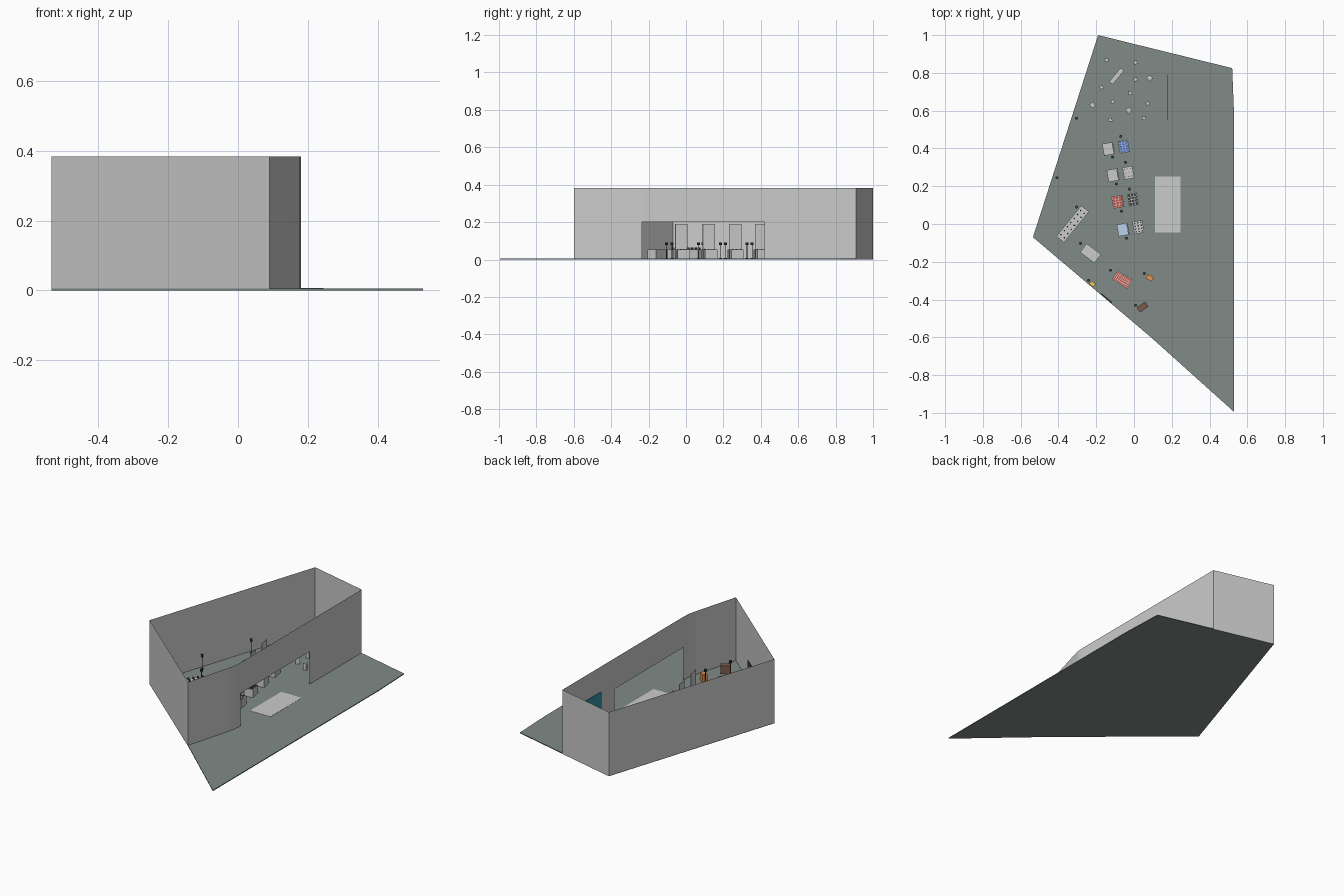
import bpy
from math import radians, cos, sin

if "Cube" in bpy.data.objects:
    bpy.data.objects.remove(bpy.data.objects["Cube"])

FLOOR = 0.005


def material(name, r, g, b):
    m = bpy.data.materials.new(name)
    m.diffuse_color = (r, g, b, 1)
    m.use_nodes = True
    m.node_tree.nodes["Principled BSDF"].inputs["Base Color"].default_value = m.diffuse_color
    return m


SLATE = material("slate", 0.22, 0.26, 0.25)
DARK = material("dark", 0.05, 0.05, 0.05)
TEAL = material("teal", 0.03, 0.3, 0.38)
RED = material("red", 0.6, 0.08, 0.05)
ORANGE = material("orange", 0.75, 0.3, 0.08)
YELLOW = material("yellow", 0.75, 0.6, 0.1)
BLUE = material("blue", 0.08, 0.18, 0.55)
SKY = material("sky", 0.5, 0.65, 0.85)
BROWN = material("brown", 0.2, 0.1, 0.07)


def mesh(name, verts, faces, mat=None):
    me = bpy.data.meshes.new(name)
    me.from_pydata(verts, [], faces)
    ob = bpy.data.objects.new(name, me)
    bpy.context.collection.objects.link(ob)
    if mat:
        me.materials.append(mat)
    return ob


def boxes(name, centres, size, angle=0, mat=None):
    """One object of equal boxes; centres give the middle of each underside."""
    verts, faces = [], []
    c, s = cos(radians(angle)), sin(radians(angle))
    for cx, cy, z in centres:
        n = len(verts)
        for dz in (0, size[2]):
            for sx, sy in ((-1, -1), (1, -1), (1, 1), (-1, 1)):
                dx, dy = sx * size[0] / 2, sy * size[1] / 2
                verts.append((cx + dx * c - dy * s, cy + dx * s + dy * c, z + dz))
        faces += [(n, n + 3, n + 2, n + 1), (n + 4, n + 5, n + 6, n + 7)]
        faces += [(n + i, n + (i + 1) % 4, n + 4 + (i + 1) % 4, n + 4 + i) for i in range(4)]
    return mesh(name, verts, faces, mat)


def wall(name, path, z0, z1):
    n = len(path)
    verts = [(x, y, z) for z in (z0, z1) for x, y in path]
    return mesh(name, verts, [(i, i + 1, n + i + 1, n + i) for i in range(n - 1)])


def grid_goods(name, x, y, w, d, nx, ny, angle, z, mat, fill=0.6, h=0.003):
    """Rows of small goods laid out on a table top."""
    c, s = cos(radians(angle)), sin(radians(angle))
    spots = []
    for i in range(nx):
        for j in range(ny):
            u = ((i + 0.5) / nx - 0.5) * w * 0.92
            v = ((j + 0.5) / ny - 0.5) * d * 0.92
            spots.append((x + u * c - v * s, y + u * s + v * c, z))
    boxes(name, spots, (w / nx * fill, d / ny * fill, h), angle, mat)


def cylinder(name, x, y, z, r, h):
    bpy.ops.mesh.primitive_cylinder_add(vertices=10, radius=r, depth=h, location=(x, y, z + h / 2))
    ob = bpy.context.object
    ob.name = name
    ob.data.materials.append(DARK)


# Floor slab
plan = [(-0.19, 1.0), (-0.535, -0.07), (0.09, -0.6), (0.53, -0.995), (0.53, 0.57), (0.52, 0.825)]
n = len(plan)
mesh("floor_slab", [(x, y, z) for z in (0, FLOOR) for x, y in plan],
     [tuple(reversed(range(n))), tuple(range(n, 2 * n))] +
     [(i, (i + 1) % n, n + (i + 1) % n, n + i) for i in range(n)], SLATE)

# Thin room walls, open at the top, with a wide entrance
TOP = 0.383
wall("back_left_and_front_walls",
     [(0.18, 0.91), (-0.19, 1.0), (-0.535, -0.07), (0.09, -0.6), (0.165, -0.33),
      (0.177, -0.28), (0.18, -0.235)], 0, TOP)
wall("entrance_lintel", [(0.18, -0.235), (0.18, 0.42)], 0.2, TOP)
wall("right_wall", [(0.18, 0.42), (0.18, 0.91)], 0, TOP)

# Entrance mat, teal wall panel, dark front-wall screen
boxes("entrance_mat", [(0.178, 0.103, FLOOR)], (0.135, 0.295, 0.001))
boxes("teal_panel", [(0.176, 0.67, 0.02)], (0.003, 0.24, 0.215), 0, TEAL)
boxes("front_screen", [(-0.145, -0.393, 0.05)], (0.075, 0.005, 0.08), -40.3, DARK)

# Four pairs of display tables, each with a tall divider
H = 0.048
pairs = [(-0.06, -0.03), (-0.088, 0.117), (-0.113, 0.258), (-0.137, 0.397)]
for k, (x, y) in enumerate(pairs):
    boxes(f"left_table_{k}", [(x, y, FLOOR)], (0.054, 0.064, H), 10)
    rx, ry = x + 0.083, y + 0.013
    boxes(f"right_table_{k}", [(rx, ry, FLOOR)], (0.053, 0.066, H), 10)
    boxes(f"divider_{k}", [(x + 0.03, y + 0.005, FLOOR)], (0.003, 0.066, 0.185), 10)
T = FLOOR + H
grid_goods("sky_goods", -0.06, -0.03, 0.054, 0.064, 1, 1, 10, T, SKY, 0.9)
grid_goods("orange_goods", -0.088, 0.117, 0.054, 0.064, 3, 4, 10, T, RED, 0.75)
grid_goods("dark_squares", 0.023, -0.017, 0.053, 0.066, 3, 4, 10, T, DARK, 0.45)
grid_goods("dark_stripes", -0.005, 0.13, 0.053, 0.066, 3, 4, 10, T, DARK, 0.75)
grid_goods("small_dots", -0.03, 0.271, 0.053, 0.066, 3, 3, 10, T, DARK, 0.2)
grid_goods("blue_goods", -0.054, 0.41, 0.053, 0.066, 3, 5, 10, T, BLUE, 0.75)

# Long counter with goods and plain counter beside the left wall
boxes("long_counter", [(-0.325, 0.0, FLOOR)], (0.21, 0.052, H), 51)
grid_goods("counter_goods", -0.325, 0.0, 0.21, 0.052, 7, 2, 51, T, DARK, 0.25, 0.012)
boxes("plain_counter", [(-0.23, -0.155, FLOOR)], (0.095, 0.058, H), -37)

# Coloured tables near the front wall
boxes("red_table", [(-0.062, -0.295, FLOOR)], (0.095, 0.056, H), -32)
grid_goods("red_goods", -0.062, -0.295, 0.095, 0.056, 8, 4, -32, T, RED, 0.7)
boxes("orange_table", [(0.083, -0.285, FLOOR)], (0.035, 0.027, H), -30, ORANGE)
boxes("yellow_table", [(-0.22, -0.317, FLOOR)], (0.028, 0.022, H), -35, YELLOW)
boxes("brown_table", [(0.045, -0.44, FLOOR)], (0.055, 0.032, H), 35, BROWN)

# Bench and scattered pedestals at the back
boxes("back_bench", [(-0.092, 0.783, FLOOR)], (0.095, 0.024, 0.04), 50)
seats = [(-0.145, 0.868), (0.008, 0.855), (0.008, 0.765), (-0.172, 0.723), (-0.02, 0.693),
         (-0.113, 0.648), (0.072, 0.638), (-0.125, 0.552), (0.053, 0.56)]
boxes("small_pedestals", [(x, y, FLOOR) for x, y in seats], (0.019, 0.019, 0.04), 10)
boxes("large_pedestals", [(0.083, 0.773, FLOOR), (-0.22, 0.63, FLOOR), (-0.028, 0.602, FLOOR)],
      (0.024, 0.026, 0.045), 35)

# Slim posts with dark heads standing beside the tables
posts = [(-0.113, 0.354), (-0.07, 0.464), (-0.093, 0.212), (-0.045, 0.326), (-0.024, 0.185),
         (-0.066, 0.068), (-0.04, -0.075), (-0.283, -0.103), (-0.304, 0.09), (-0.124, -0.245),
         (0.055, -0.262), (0.008, -0.43), (-0.24, -0.298), (-0.305, 0.56), (-0.408, 0.245)]
for k, (x, y) in enumerate(posts):
    cylinder(f"post_base_{k}", x, y, FLOOR, 0.008, 0.004)
    cylinder(f"post_stem_{k}", x, y, FLOOR, 0.0018, 0.075)
    cylinder(f"post_head_{k}", x, y, 0.078, 0.008, 0.014)
